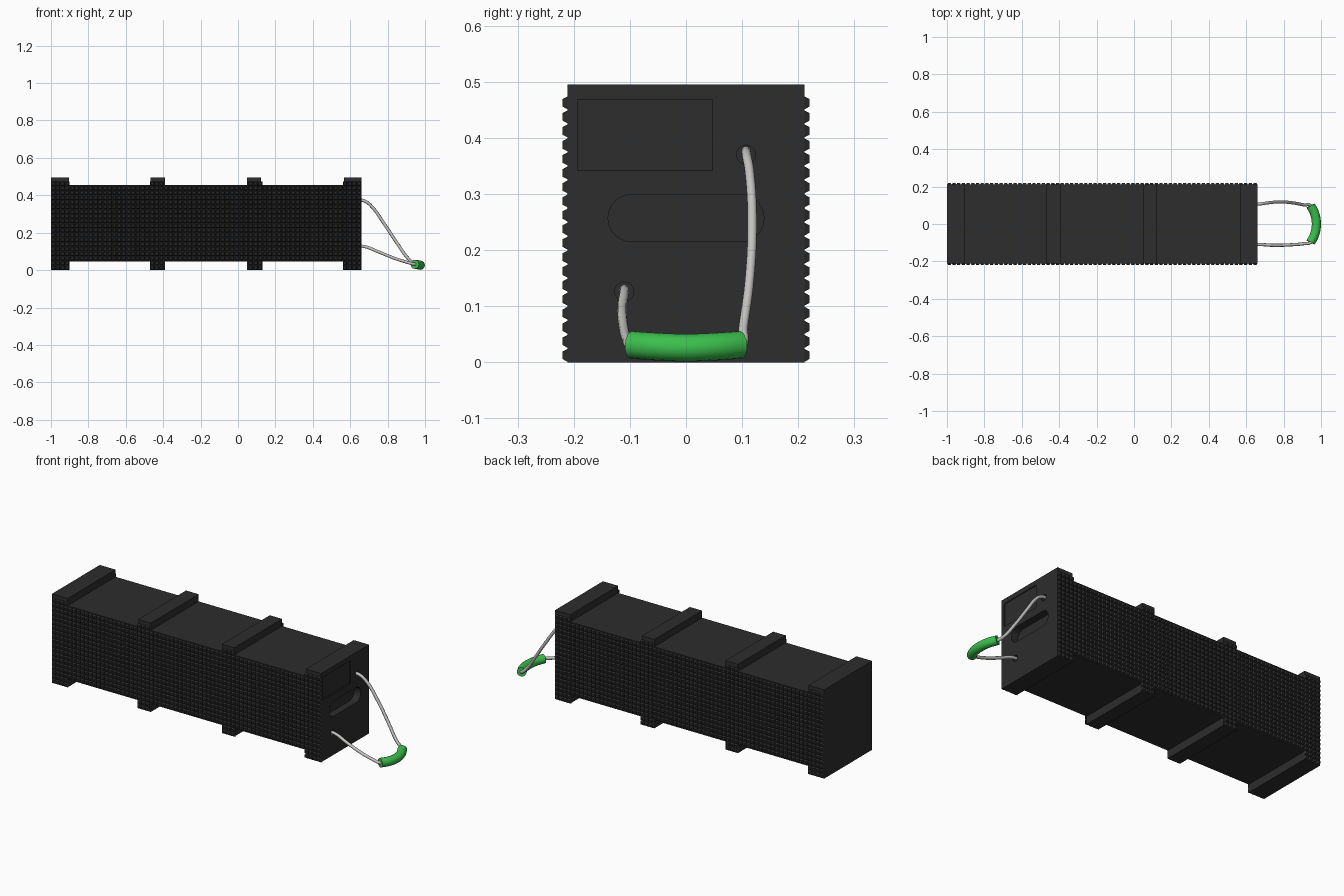
import bpy, bmesh, math
from mathutils import Matrix, Vector

if "Cube" in bpy.data.objects:
    bpy.data.objects.remove(bpy.data.objects["Cube"])


def material(name, rgb):
    m = bpy.data.materials.new(name)
    m.diffuse_color = (*rgb, 1)
    m.use_nodes = True
    m.node_tree.nodes["Principled BSDF"].inputs["Base Color"].default_value = m.diffuse_color
    return m


BLACK = material("charcoal plastic", (0.026, 0.026, 0.026))
ROPE = material("grey rope", (0.55, 0.54, 0.52))
GREEN = material("green grip", (0.045, 0.52, 0.075))

X0, X1, Y, TOP = -1.0, 0.66, 0.211, 0.495
LOW, HIGH = 0.045, 0.455
BANDS = [(-1.0, -0.903), (-0.468, -0.39), (0.048, 0.124), (0.566, 0.66)]


def mesh_object(name, bm, mat):
    bmesh.ops.recalc_face_normals(bm, faces=bm.faces)
    me = bpy.data.meshes.new(name)
    bm.to_mesh(me)
    bm.free()
    me.materials.append(mat)
    ob = bpy.data.objects.new(name, me)
    bpy.context.collection.objects.link(ob)
    return ob


def prism(name, points, offset, mat):
    """Extrude a flat outline of 3D points along offset."""
    bm = bmesh.new()
    face = bm.faces.new([bm.verts.new(p) for p in points])
    ext = bmesh.ops.extrude_face_region(bm, geom=[face], use_keep_orig=True)
    verts = [g for g in ext["geom"] if isinstance(g, bmesh.types.BMVert)]
    bmesh.ops.translate(bm, verts=verts, vec=offset)
    return mesh_object(name, bm, mat)


def pocket(body, name, outline, depth):
    """Cut a recess into the right-hand end from a (y, z) outline."""
    cutter = prism(name, [(X1 - depth, y, z) for y, z in outline], (depth + 0.05, 0, 0), BLACK)
    cutter.hide_render = True
    mod = body.modifiers.new(name, "BOOLEAN")
    mod.operation, mod.solver, mod.object = "DIFFERENCE", "EXACT", cutter
    bpy.context.view_layer.objects.active = body
    bpy.ops.object.modifier_apply(modifier=name)
    bpy.data.objects.remove(cutter)


def arc(cy, cz, r, a0, a1, n):
    return [(cy + r * math.cos(math.radians(a0 + (a1 - a0) * i / n)),
             cz + r * math.sin(math.radians(a0 + (a1 - a0) * i / n))) for i in range(n + 1)]


def tube(name, points, radius, mat, sides):
    cu = bpy.data.curves.new(name, "CURVE")
    cu.dimensions = "3D"
    cu.bevel_depth, cu.bevel_resolution = radius, sides
    cu.resolution_u, cu.use_fill_caps = 8, True
    sp = cu.splines.new("BEZIER")
    sp.bezier_points.add(len(points) - 1)
    for bp, p in zip(sp.bezier_points, points):
        bp.co = p
        bp.handle_left_type = bp.handle_right_type = "AUTO"
    cu.materials.append(mat)
    ob = bpy.data.objects.new(name, cu)
    bpy.context.collection.objects.link(ob)
    bpy.ops.object.select_all(action="DESELECT")
    ob.select_set(True)
    bpy.context.view_layer.objects.active = ob
    bpy.ops.object.convert(target="MESH")
    bpy.ops.object.shade_smooth_by_angle(angle=math.radians(50))
    return ob


# Banded block: stepped side silhouette extruded across the width
top, bottom = [], []
for a, b in BANDS:
    top += [(a, HIGH), (a, TOP), (b, TOP), (b, HIGH)]
    bottom += [(a, LOW), (a, 0), (b, 0), (b, LOW)]
top, bottom = top[1:-1], bottom[1:-1]
body = prism("block_body", [(x, -Y, z) for x, z in top + bottom[::-1]], (0, 2 * Y, 0), BLACK)

# Recesses in the right end: label panel, hand slot and rope holes
pocket(body, "label_recess", [(-0.193, 0.342), (0.047, 0.342), (0.047, 0.468), (-0.193, 0.468)], 0.005)
pocket(body, "hand_slot", arc(0.097, 0.257, 0.042, -90, 90, 12) + arc(-0.097, 0.257, 0.042, 90, 270, 12), 0.04)
pocket(body, "upper_rope_hole", arc(0.107, 0.37, 0.017, 0, 345, 23), 0.03)
pocket(body, "lower_rope_hole", arc(-0.11, 0.126, 0.017, 0, 345, 23), 0.03)

# Grid of small blunt studs on the front and back
COLS, ROWS, CELL = 66, 19, 0.025
step = (X1 - X0) / COLS
for side, name in ((-1, "front_studs"), (1, "back_studs")):
    bm = bmesh.new()
    for i in range(COLS):
        x = X0 + (i + 0.5) * step
        banded = any(a < x < b for a, b in BANDS)
        for j in range(ROWS):
            z = (j + 0.5) * CELL
            if not banded and not LOW + 0.01 < z < HIGH - 0.005:
                continue
            rings = []
            for half, y in ((0.0118, Y - 0.0005), (0.0065, Y + 0.0095)):
                rings.append([bm.verts.new((x + sx * half, side * y, z + sz * half))
                              for sx, sz in ((-1, -1), (1, -1), (1, 1), (-1, 1))])
            base, cap = rings
            bm.faces.new(cap)
            for k in range(4):
                n = (k + 1) % 4
                bm.faces.new((base[k], base[n], cap[n], cap[k]))
    # Open-backed studs: orient every face outward explicitly
    studs = mesh_object(name, bm, BLACK)
    if sum(p.normal.y * side for p in studs.data.polygons) < 0:
        studs.data.flip_normals()

# Rope loop through the grip
grip = [(0.945, -0.098, 0.031), (0.966, -0.055, 0.028), (0.975, 0, 0.026),
        (0.966, 0.055, 0.028), (0.945, 0.098, 0.031)]
lower = [(0.635, -0.11, 0.13), (0.68, -0.11, 0.125), (0.75, -0.114, 0.098),
         (0.84, -0.111, 0.062), (0.91, -0.105, 0.040)]
upper = [(0.91, 0.102, 0.062), (0.85, 0.113, 0.145), (0.78, 0.118, 0.25),
         (0.715, 0.113, 0.34), (0.68, 0.108, 0.368), (0.635, 0.107, 0.377)]
tube("rope", lower + grip + upper, 0.0085, ROPE, 3)
tube("grip_sleeve", grip, 0.0245, GREEN, 6)
